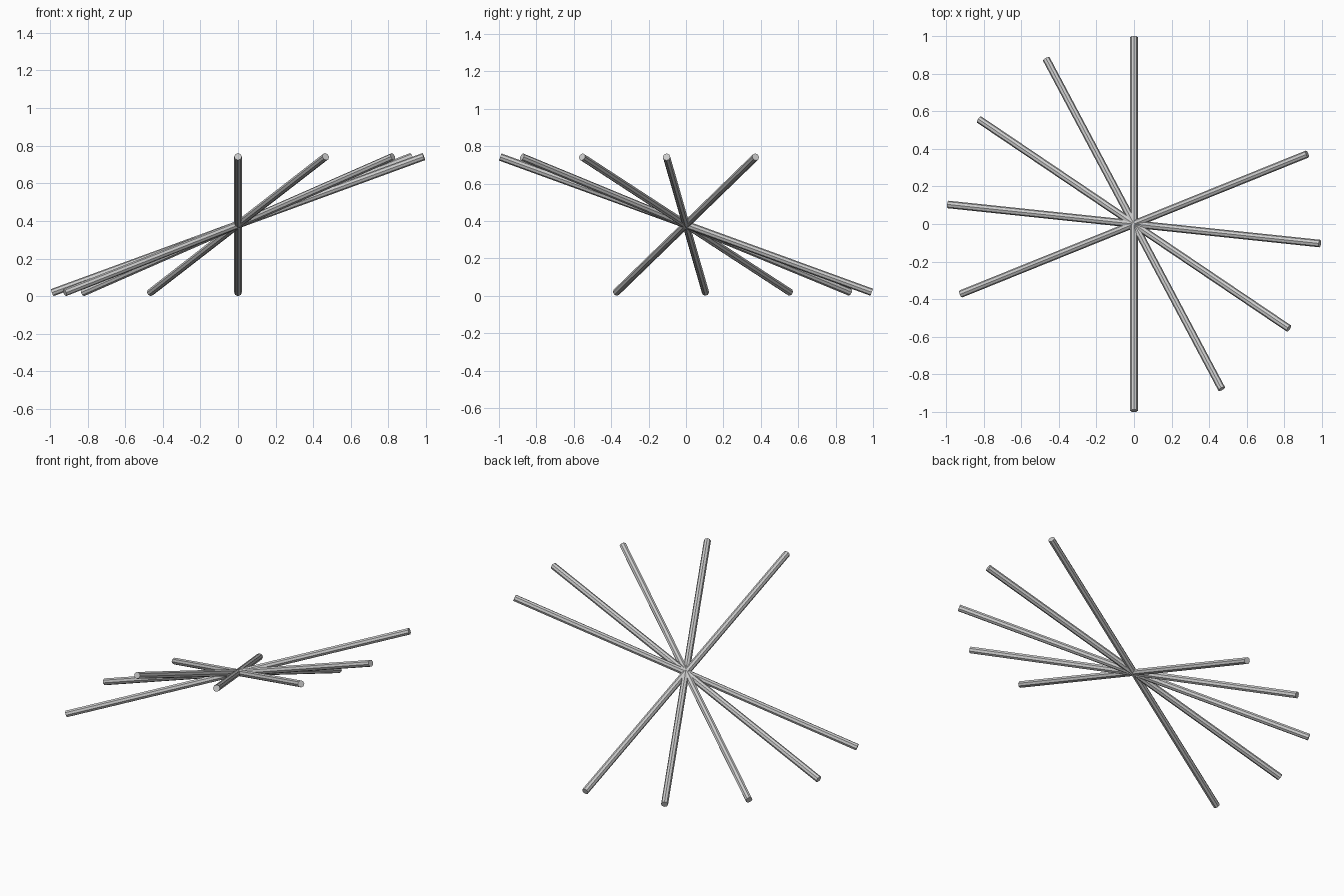
import bpy
from math import radians, sin, cos

if "Cube" in bpy.data.objects:
    bpy.data.objects.remove(bpy.data.objects["Cube"])

RADIUS = 0.02
TILT = radians(20)
HALF = (1.0 - RADIUS * sin(TILT)) / cos(TILT)      # y extent reaches exactly 1
CENTRE_Z = HALF * sin(TILT) + RADIUS * cos(TILT)   # lowest edge rests on z = 0


def rod(index, heading):
    """Straight rod through the hub, rising towards the heading angle."""
    bpy.ops.mesh.primitive_cylinder_add(
        vertices=8, radius=RADIUS, depth=2 * HALF,
        location=(0, 0, CENTRE_Z),
        rotation=(0, radians(90) - TILT, radians(heading)))
    bpy.context.object.name = f"crossed_rod_{index + 1}"


# Five tilted rods crossing at one point, fanned by 28 degrees
for i in range(5):
    rod(i, -90 + 28 * i)
